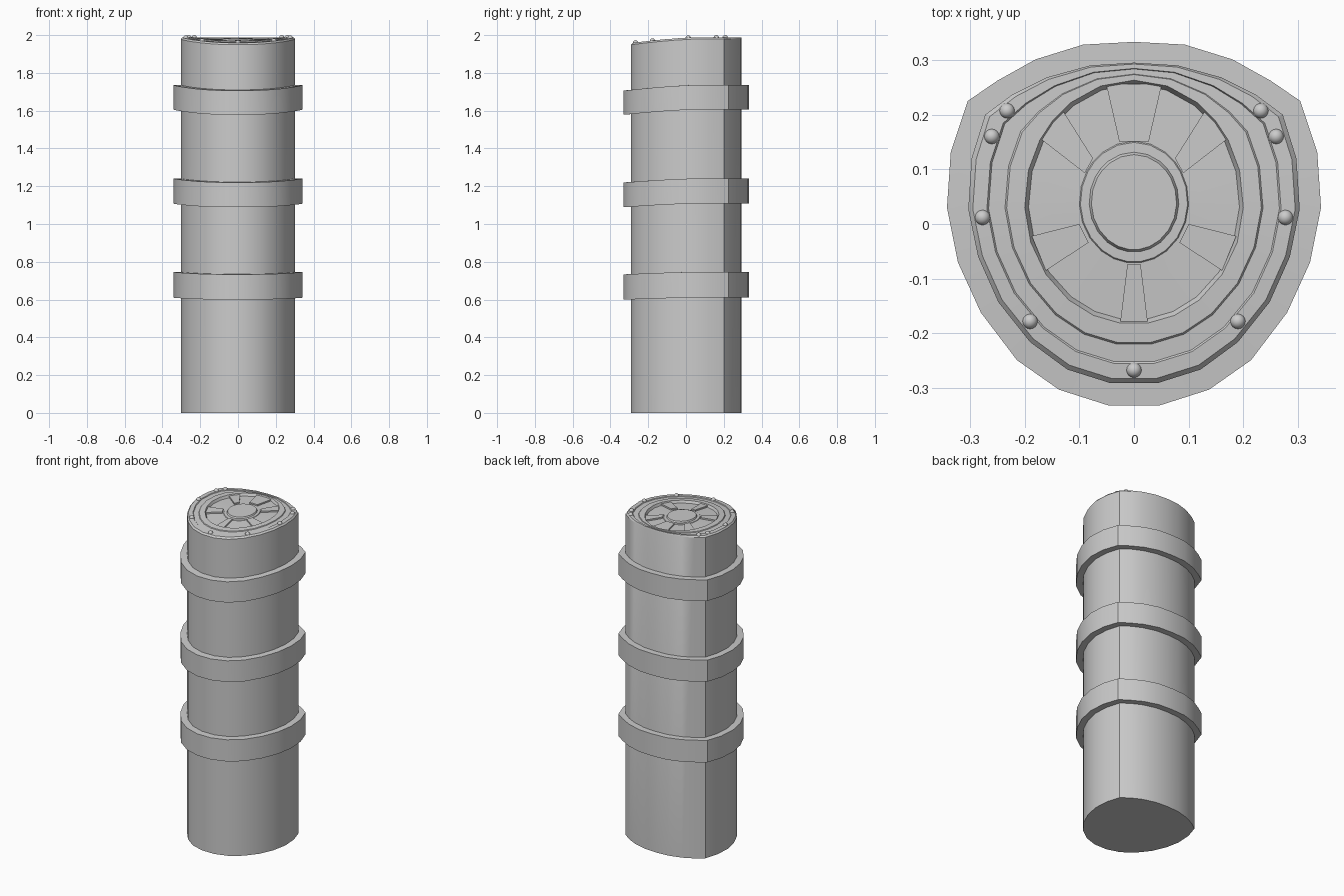
import bpy, bmesh, math

if "Cube" in bpy.data.objects:
    bpy.data.objects.remove(bpy.data.objects["Cube"])

CY = 0.04  # centre of the round inset on the top


def drop(y, z):
    # front side sags, more so the higher it is
    t = max(0.0, min(1.0, (0.06 - y) / 0.38))
    return 0.034 * (z / 2) * t ** 1.5


def mirrored(half):
    # half outline runs from front (-y) to back (+y) on the right side
    return half + [(-x, y) for x, y in reversed(half) if x > 0]


def finish(bm, name, smooth=25):
    bmesh.ops.recalc_face_normals(bm, faces=bm.faces[:])
    me = bpy.data.meshes.new(name)
    bm.to_mesh(me)
    bm.free()
    ob = bpy.data.objects.new(name, me)
    bpy.context.collection.objects.link(ob)
    if smooth:
        bpy.ops.object.select_all(action='DESELECT')
        ob.select_set(True)
        bpy.context.view_layer.objects.active = ob
        bpy.ops.object.shade_smooth_by_angle(angle=math.radians(smooth))
    return ob


def loft(name, rings, closed=False):
    # rings: list of (outline, height)
    bm = bmesh.new()
    loops = [[bm.verts.new((x, y, z - drop(y, z))) for x, y in o] for o, z in rings]
    pairs = list(zip(loops, loops[1:]))
    if closed:
        pairs.append((loops[-1], loops[0]))
    n = len(loops[0])
    for a, b in pairs:
        for i in range(n):
            j = (i + 1) % n
            bm.faces.new((a[i], a[j], b[j], b[i]))
    if not closed:
        bm.faces.new(loops[0][::-1])
        bm.faces.new(loops[-1])
    return finish(bm, name)


body = mirrored([(0.043, -0.291), (0.122, -0.266), (0.19, -0.216), (0.248, -0.143),
                 (0.285, -0.06), (0.303, 0.027), (0.297, 0.12), (0.272, 0.2),
                 (0.222, 0.237), (0.16, 0.268), (0.08, 0.29), (0, 0.295)])
band = mirrored([(0.046, -0.332), (0.137, -0.303), (0.214, -0.249), (0.28, -0.162),
                 (0.322, -0.07), (0.342, 0.03), (0.335, 0.132), (0.304, 0.225),
                 (0.25, 0.262), (0.18, 0.301), (0.093, 0.328), (0, 0.333)])


def ellipse(k):
    out = []
    for x, y in body:
        a = math.atan2(y - CY, x)
        out.append((0.2 * k * math.cos(a), CY + 0.223 * k * math.sin(a)))
    return out


def blend(t):
    return [(a[0] + (b[0] - a[0]) * t, a[1] + (b[1] - a[1]) * t)
            for a, b in zip(body, ellipse(1))]


# column with stepped rim, sunken dial and raised hub
loft("column", [(body, 0.0), (body, 1.979), (blend(0.08), 1.988), (blend(0.33), 1.988),
                (blend(0.36), 1.984), (blend(0.65), 1.984), (blend(0.68), 1.988),
                (blend(1), 1.988), (ellipse(0.965), 1.973), (ellipse(0.5), 1.973),
                (ellipse(0.49), 1.976), (ellipse(0.41), 1.976), (ellipse(0.39), 1.984)])

# three bands around the column
inner = [(x * 0.97, y * 0.97) for x, y in body]
for i, (lo, hi) in enumerate([(0.61, 0.746), (1.108, 1.241), (1.606, 1.736)]):
    loft(f"band_{i + 1}", [(inner, lo), (band, lo), (band, hi), (inner, hi)], closed=True)

# raised wedge spokes on the dial
spokes = [[(0.051, 0.256), (-0.051, 0.256), (-0.027, 0.151), (0.027, 0.151)],
          [(0.17, 0.155), (0.133, 0.212), (0.075, 0.12), (0.09, 0.093)],
          [(0.161, -0.085), (0.187, -0.022), (0.1, 0.0), (0.083, -0.034)],
          [(-0.025, -0.178), (0.025, -0.178), (0.012, -0.073), (-0.012, -0.073)]]
spokes += [[(-x, y) for x, y in s] for s in spokes[1:3]]
for i, s in enumerate(spokes):
    bm = bmesh.new()
    lo, hi = ([bm.verts.new((x, y, z - drop(y, z))) for x, y in s] for z in (1.968, 1.982))
    bm.faces.new(lo)
    bm.faces.new(hi)
    for k in range(4):
        j = (k + 1) % 4
        bm.faces.new((lo[k], lo[j], hi[j], hi[k]))
    finish(bm, f"spoke_{i + 1}", 0)

# small studs on the rim
studs = mirrored([(0, -0.267), (0.19, -0.178), (0.277, 0.012), (0.26, 0.16), (0.232, 0.207)])
for i, (x, y) in enumerate(studs):
    bm = bmesh.new()
    bmesh.ops.create_uvsphere(bm, u_segments=16, v_segments=10, radius=0.014)
    bmesh.ops.translate(bm, verts=bm.verts[:], vec=(x, y, 1.986 - drop(y, 1.986)))
    finish(bm, f"stud_{i + 1}", 40)
